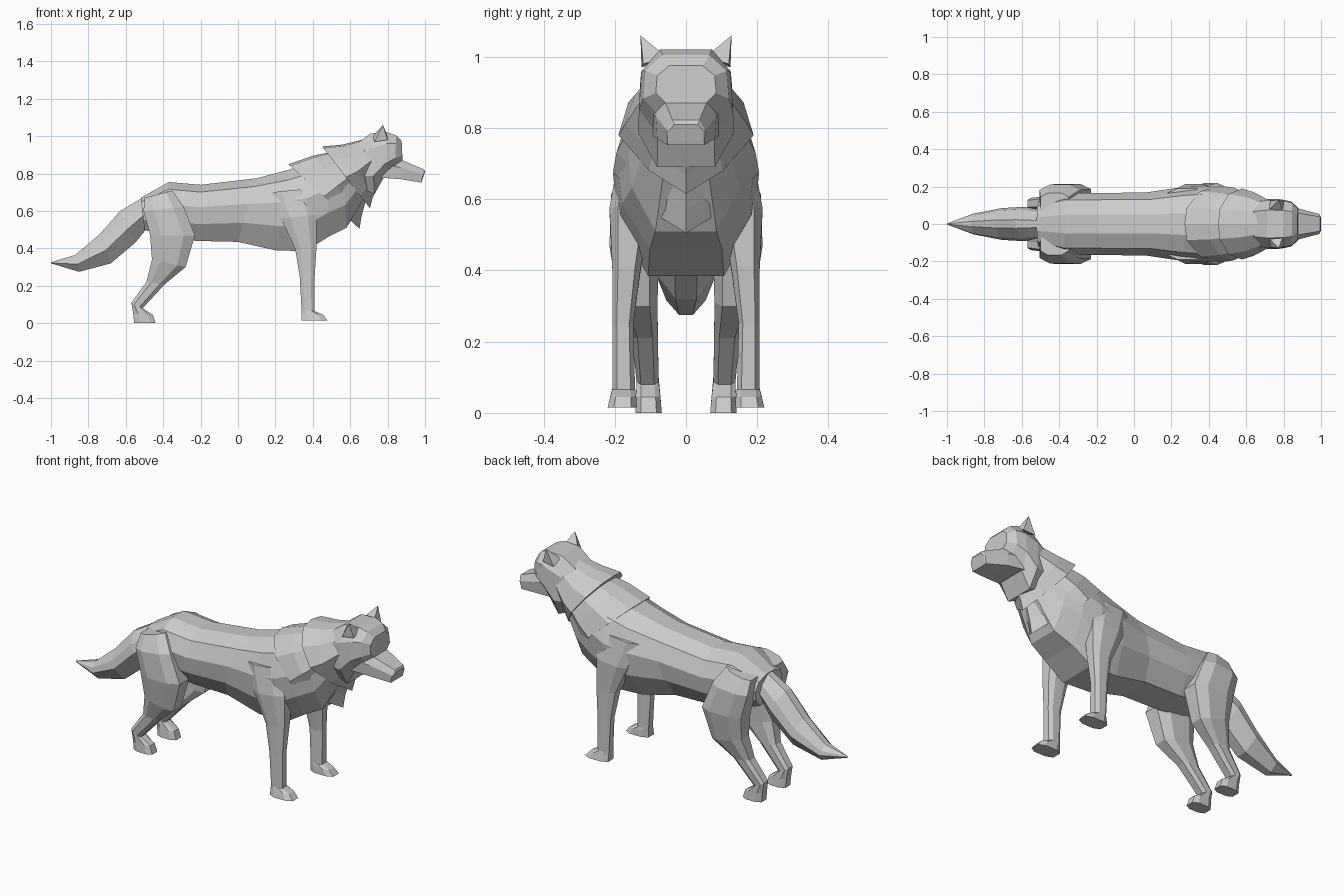
import bpy, bmesh

# Half cross-sections: (width fraction, height fraction) from bottom to top
TORSO = [(0.52, 0), (0.92, 0.3), (1, 0.6), (0.78, 0.87), (0.3, 1)]
RUFF = [(0, 0), (0.55, 0.2), (1, 0.5), (0.85, 0.78), (0.42, 0.97), (0, 1)]
SKULL = [(0.6, 0), (1, 0.3), (0.95, 0.75), (0.55, 1)]
SNOUT = [(0.95, 0), (1, 0.6), (0.7, 1)]
BRUSH = [(0.35, 0), (1, 0.45), (0.85, 0.72), (0.25, 1)]
LIMB = [(0.6, 0), (1, 0.25), (1, 0.75), (0.6, 1)]


def make(name, bm, mirrored=False):
    bmesh.ops.remove_doubles(bm, verts=bm.verts, dist=0.0005)
    bmesh.ops.recalc_face_normals(bm, faces=bm.faces)
    mesh = bpy.data.meshes.new(name)
    bm.to_mesh(mesh)
    bm.free()
    ob = bpy.data.objects.new(name, mesh)
    bpy.context.collection.objects.link(ob)
    if mirrored:
        mod = ob.modifiers.new("Mirror", 'MIRROR')
        mod.use_axis = (False, True, False)
        mod.use_clip = False
    return ob


def loft(name, section, stations, mirrored=False):
    """Stations: (x0, z0, x1, z1, half width, y centre) from lower to upper edge."""
    bm = bmesh.new()
    outline = section + [(-u, t) for u, t in reversed(section) if u > 0]
    rings = []
    for x0, z0, x1, z1, w, *yc in stations:
        y = yc[0] if yc else 0
        rings.append([bm.verts.new((x0 + (x1 - x0) * t, y + w * u, z0 + (z1 - z0) * t))
                      for u, t in outline])
    n = len(outline)
    for a, b in zip(rings, rings[1:]):
        for i in range(n):
            j = (i + 1) % n
            bm.faces.new((a[i], a[j], b[j], b[i]))
    bm.faces.new(rings[0])
    bm.faces.new(rings[-1])
    return make(name, bm, mirrored)


# Torso, rump to neck
loft("torso", TORSO, [
    (-0.50, 0.50, -0.52, 0.67, 0.12),
    (-0.38, 0.46, -0.37, 0.755, 0.165),
    (-0.22, 0.44, -0.20, 0.74, 0.166),
    (0.00, 0.435, 0.10, 0.775, 0.168),
    (0.20, 0.39, 0.27, 0.82, 0.195),
    (0.36, 0.385, 0.38, 0.86, 0.205),
    (0.48, 0.46, 0.48, 0.89, 0.195),
    (0.58, 0.51, 0.56, 0.92, 0.165),
    (0.68, 0.68, 0.66, 0.96, 0.12)])

# Two overlapping fur collars
loft("rear_fur_collar", RUFF, [
    (0.65, 0.505, 0.27, 0.85, 0.205),
    (0.66, 0.57, 0.40, 0.895, 0.195),
    (0.69, 0.68, 0.56, 0.93, 0.155)])
loft("front_fur_collar", RUFF, [
    (0.705, 0.615, 0.45, 0.945, 0.19),
    (0.72, 0.67, 0.56, 0.955, 0.17),
    (0.77, 0.77, 0.68, 0.985, 0.125)])

# Head
loft("skull", SKULL, [
    (0.66, 0.72, 0.62, 0.95, 0.12),
    (0.73, 0.69, 0.71, 1.015, 0.135),
    (0.78, 0.78, 0.80, 1.02, 0.132),
    (0.84, 0.83, 0.845, 1.005, 0.12),
    (0.88, 0.865, 0.875, 0.975, 0.085)])
loft("muzzle", SNOUT, [
    (0.74, 0.78, 0.76, 0.90, 0.10),
    (0.87, 0.77, 0.87, 0.875, 0.085),
    (0.98, 0.752, 0.995, 0.822, 0.054),
    (0.985, 0.765, 1.0, 0.81, 0.048)])

# Pointed ears
bm = bmesh.new()
for p in [(0.72, 0.075, 1.0), (0.80, 0.055, 1.0), (0.80, 0.12, 0.98),
          (0.73, 0.125, 0.97), (0.775, 0.128, 1.06)]:
    bm.verts.new(p)
bmesh.ops.convex_hull(bm, input=bm.verts)
make("ear", bm, True)

# Bushy tail
loft("tail", BRUSH, [
    (-0.46, 0.54, -0.48, 0.69, 0.07),
    (-0.55, 0.43, -0.63, 0.60, 0.092),
    (-0.68, 0.32, -0.74, 0.475, 0.085),
    (-0.85, 0.275, -0.87, 0.365, 0.055),
    (-1.0, 0.32, -1.0, 0.326, 0.003)])

# Front legs with paws
loft("front_leg", LIMB, [
    (0.18, 0.70, 0.38, 0.72, 0.06, 0.13),
    (0.23, 0.56, 0.42, 0.58, 0.06, 0.155),
    (0.305, 0.40, 0.42, 0.41, 0.04, 0.167),
    (0.33, 0.25, 0.41, 0.25, 0.029, 0.177),
    (0.34, 0.07, 0.41, 0.065, 0.032, 0.175),
    (0.34, 0.05, 0.455, 0.045, 0.036, 0.176),
    (0.34, 0.015, 0.48, 0.015, 0.041, 0.179)], True)

# Hind legs with bent hocks and paws
loft("hind_leg", LIMB, [
    (-0.50, 0.67, -0.35, 0.71, 0.055, 0.11),
    (-0.505, 0.60, -0.29, 0.62, 0.07, 0.14),
    (-0.47, 0.47, -0.23, 0.47, 0.07, 0.145),
    (-0.46, 0.34, -0.28, 0.30, 0.055, 0.135),
    (-0.49, 0.22, -0.39, 0.21, 0.036, 0.115),
    (-0.57, 0.11, -0.51, 0.08, 0.031, 0.108),
    (-0.56, 0.05, -0.455, 0.045, 0.034, 0.106),
    (-0.555, 0.0, -0.44, 0.0, 0.037, 0.105)], True)
